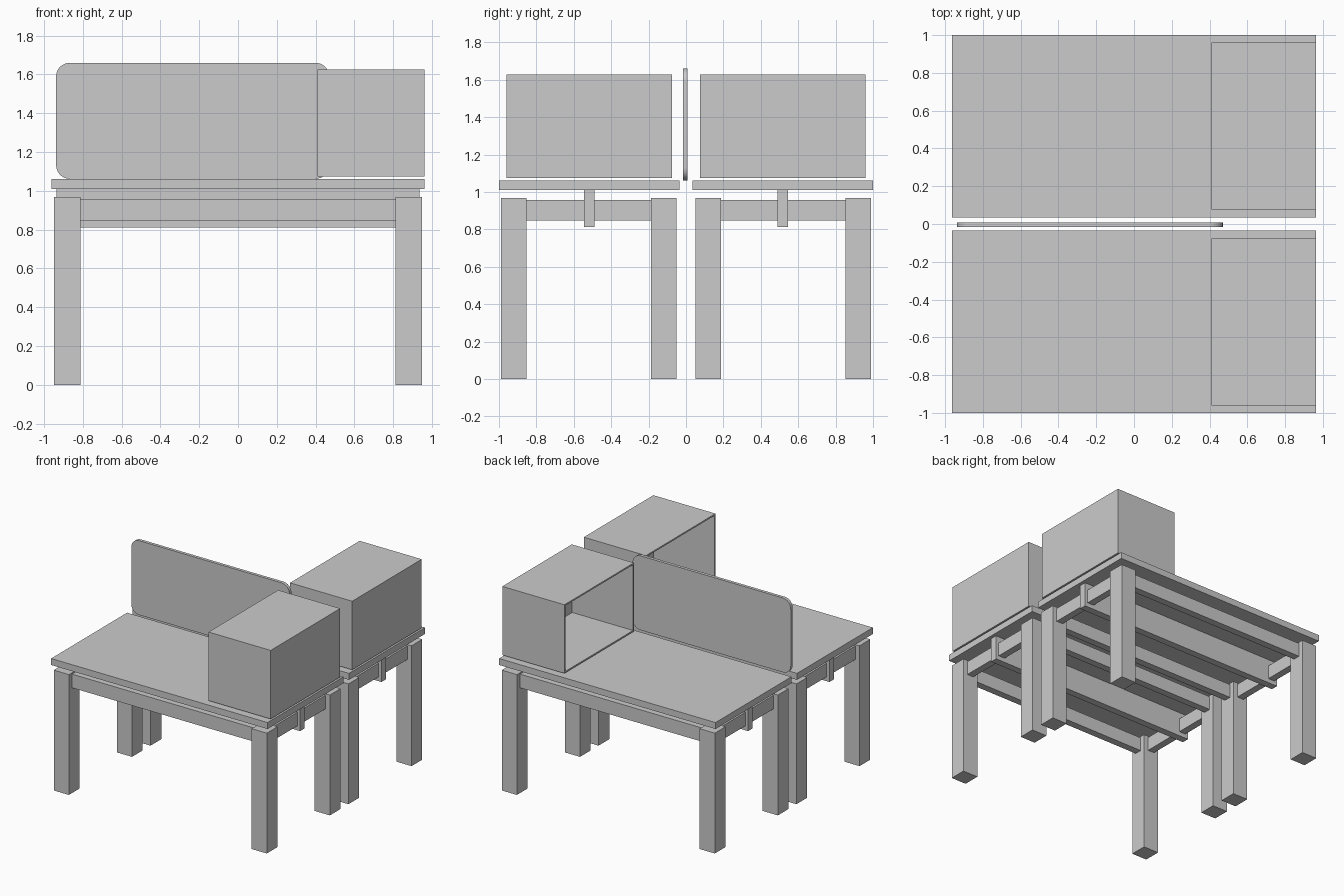
import bpy
import bmesh
from math import radians, cos, sin

default_cube = bpy.data.objects.get("Cube")
if default_cube:
    bpy.data.objects.remove(default_cube, do_unlink=True)

# Single flat colour
grey = bpy.data.materials.new("light grey")
grey.use_nodes = True
color = (0.6, 0.6, 0.6, 1)
grey.diffuse_color = color
grey.node_tree.nodes["Principled BSDF"].inputs["Base Color"].default_value = color


def make_object(name, bm):
    bmesh.ops.recalc_face_normals(bm, faces=bm.faces)
    mesh = bpy.data.meshes.new(name)
    bm.to_mesh(mesh)
    bm.free()
    mesh.materials.append(grey)
    obj = bpy.data.objects.new(name, mesh)
    bpy.context.collection.objects.link(obj)
    return obj


def box_mesh(xs, ys, zs):
    bm = bmesh.new()
    bmesh.ops.create_cube(bm, size=1)
    for v in bm.verts:
        for axis, span in enumerate((xs, ys, zs)):
            v.co[axis] = max(span) if v.co[axis] > 0 else min(span)
    return bm


def box(name, xs, ys, zs):
    return make_object(name, box_mesh(xs, ys, zs))


def open_box(name, xs, ys, zs, wall):
    """Thin-walled box without its -x side."""
    bm = box_mesh(xs, ys, zs)
    bm.normal_update()
    side = [f for f in bm.faces if f.normal.x < -0.9]
    bmesh.ops.delete(bm, geom=side, context="FACES")
    obj = make_object(name, bm)
    shell = obj.modifiers.new("walls", "SOLIDIFY")
    shell.thickness = wall
    shell.offset = -1
    shell.use_even_offset = True
    return obj


def rounded_panel(name, xs, ys, zs, radius, steps=8):
    """Upright panel with rounded corners, extruded along y."""
    bm = bmesh.new()
    x0, x1 = xs[0] + radius, xs[1] - radius
    z0, z1 = zs[0] + radius, zs[1] - radius
    verts = []
    for quarter, (cx, cz) in enumerate(((x1, z1), (x0, z1), (x0, z0), (x1, z0))):
        for i in range(steps + 1):
            a = radians(90 * (quarter + i / steps))
            verts.append(bm.verts.new((cx + radius * cos(a), ys[0], cz + radius * sin(a))))
    face = bm.faces.new(verts)
    out = bmesh.ops.extrude_face_region(bm, geom=[face])
    moved = [g for g in out["geom"] if isinstance(g, bmesh.types.BMVert)]
    bmesh.ops.translate(bm, verts=moved, vec=(0, ys[1] - ys[0], 0))
    return make_object(name, bm)


LEG_X = (0.813, 0.948)
LEG_OUT, LEG_IN = (0.852, 0.988), (0.05, 0.186)
RAIL_Z = (0.847, 0.957)

# Two matching desks, back to back
for label, s in (("front", -1), ("back", 1)):
    def span(a, b):
        return (s * a, s * b)

    box(label + "_desktop", (-0.963, 0.963), span(0.035, 1.0), (1.01, 1.062))
    box(label + "_centre_beam", (-0.935, 0.935), span(0.488, 0.546), (0.812, 1.01))
    open_box(label + "_cabinet", (0.41, 0.963), span(0.076, 0.96), (1.075, 1.627), 0.012)

    # Legs and end rails, mirrored across x
    for side, m in (("left", 1), ("right", -1)):
        leg_x = (m * LEG_X[0], m * LEG_X[1])
        for place, ys in (("outer", LEG_OUT), ("inner", LEG_IN)):
            box(f"{label}_{side}_{place}_leg", leg_x, span(*ys), (0, 0.968))
        box(f"{label}_{side}_end_rail", (m * 0.852, m * 0.91),
            span(LEG_IN[1], LEG_OUT[0]), RAIL_Z)

    # Long rails between the legs
    for place, ys in (("outer", LEG_OUT), ("inner", LEG_IN)):
        mid = sum(ys) / 2
        box(f"{label}_{place}_long_rail", (-LEG_X[0], LEG_X[0]),
            span(mid - 0.029, mid + 0.029), RAIL_Z)

# Privacy screen between the desks
screen = rounded_panel("divider_screen", (-0.938, 0.47), (-0.017, 0.008), (1.062, 1.66), 0.07)
bpy.context.view_layer.objects.active = screen
screen.select_set(True)
bpy.ops.object.shade_smooth_by_angle(angle=radians(30))
